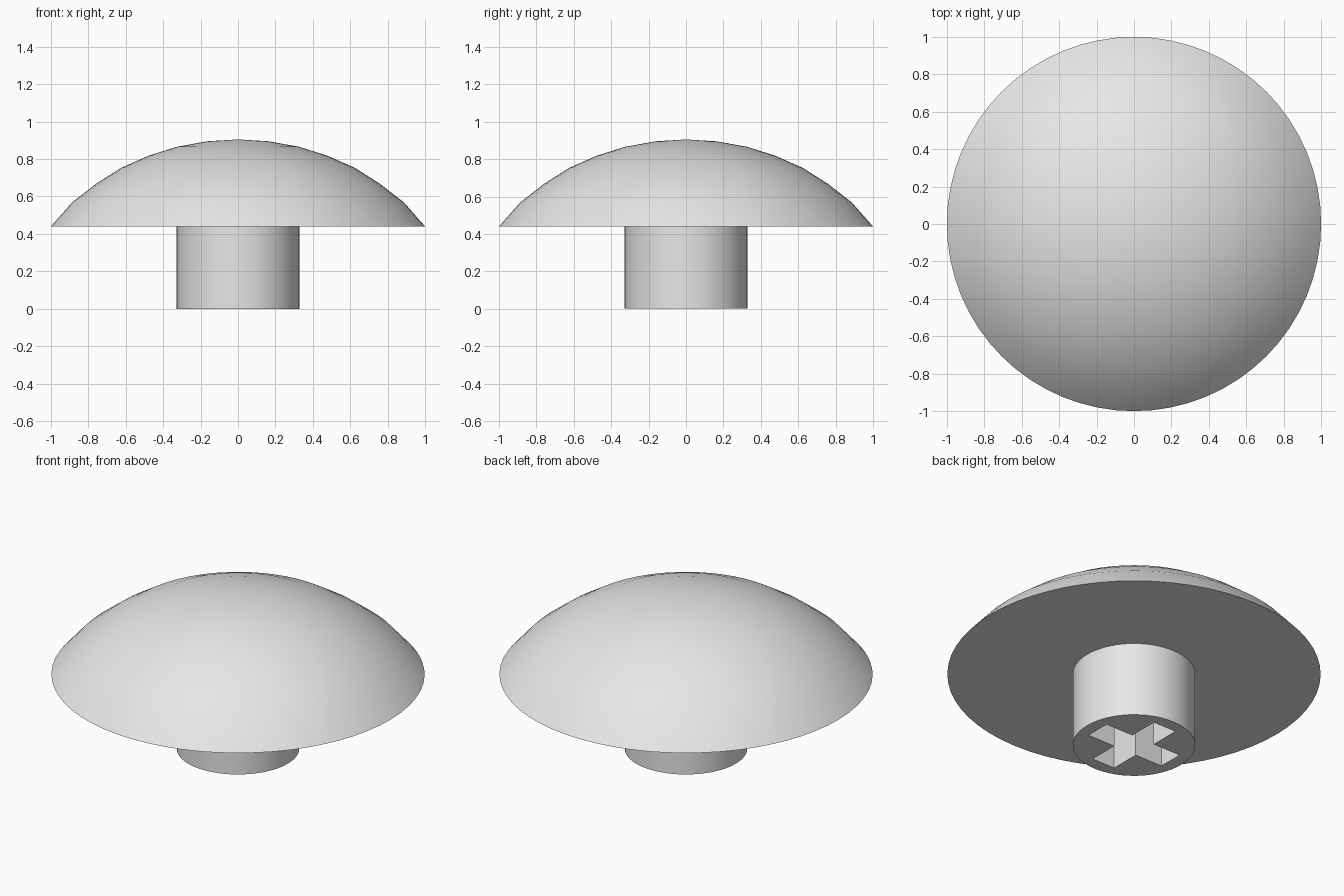
import bpy, bmesh, math

default = bpy.data.objects.get("Cube")
if default:
    bpy.data.objects.remove(default, do_unlink=True)

BASE_Z = 0.44      # underside of the cap
SIDES = 64

grey = bpy.data.materials.new("light_grey")
grey.use_nodes = True
grey.diffuse_color = (0.8, 0.8, 0.8, 1)
grey.node_tree.nodes["Principled BSDF"].inputs["Base Color"].default_value = (0.8, 0.8, 0.8, 1)


def finish(name, bm):
    """Turn a bmesh into a named grey object and make it active."""
    bmesh.ops.recalc_face_normals(bm, faces=bm.faces)
    mesh = bpy.data.meshes.new(name)
    bm.to_mesh(mesh)
    bm.free()
    mesh.materials.append(grey)
    obj = bpy.data.objects.new(name, mesh)
    bpy.context.collection.objects.link(obj)
    bpy.ops.object.select_all(action="DESELECT")
    obj.select_set(True)
    bpy.context.view_layer.objects.active = obj
    return obj


def prism(name, outline, z0, z1):
    """Extrude a closed outline straight up."""
    bm = bmesh.new()
    face = bm.faces.new([bm.verts.new((x, y, z0)) for x, y in outline])
    top = bmesh.ops.extrude_face_region(bm, geom=[face])["geom"]
    verts = [v for v in top if isinstance(v, bmesh.types.BMVert)]
    bmesh.ops.translate(bm, vec=(0, 0, z1 - z0), verts=verts)
    return finish(name, bm)


# Domed cap: spun profile, closed by a flat underside
profile = [(0, 0.905), (0.165, 0.895), (0.325, 0.866), (0.475, 0.819),
           (0.623, 0.754), (0.757, 0.669), (0.887, 0.568), (1, BASE_Z)]
bm = bmesh.new()
verts = [bm.verts.new((r, 0, z)) for r, z in profile]
edges = [bm.edges.new(pair) for pair in zip(verts, verts[1:])]
bmesh.ops.spin(bm, geom=verts + edges, cent=(0, 0, 0), axis=(0, 0, 1),
               angle=math.tau, steps=SIDES)
bmesh.ops.remove_doubles(bm, verts=bm.verts, dist=0.0001)
bmesh.ops.holes_fill(bm, edges=[e for e in bm.edges if e.is_boundary], sides=0)
finish("domed_cap", bm)
bpy.ops.object.shade_smooth_by_angle(angle=math.radians(30))

# Cross-shaped socket cutter
a, w = 0.255, 0.075
quarter = [(a, -w), (a, w), (w, w)]
cross = []
for turn in range(4):
    for x, y in quarter:
        for _ in range(turn):
            x, y = -y, x
        cross.append((x, y))
cutter = prism("socket_cutter", cross, -0.1, BASE_Z + 0.1)

# Round stem with the socket cut up to the cap
angles = [math.tau * i / SIDES for i in range(SIDES)]
circle = [(0.328 * math.cos(t), 0.328 * math.sin(t)) for t in angles]
stem = prism("stem", circle, 0, BASE_Z + 0.02)
cut = stem.modifiers.new("socket", "BOOLEAN")
cut.operation = "DIFFERENCE"
cut.solver = "EXACT"
cut.object = cutter
bpy.ops.object.modifier_apply(modifier=cut.name)
bpy.data.objects.remove(cutter, do_unlink=True)
bpy.ops.object.shade_smooth_by_angle(angle=math.radians(30))
